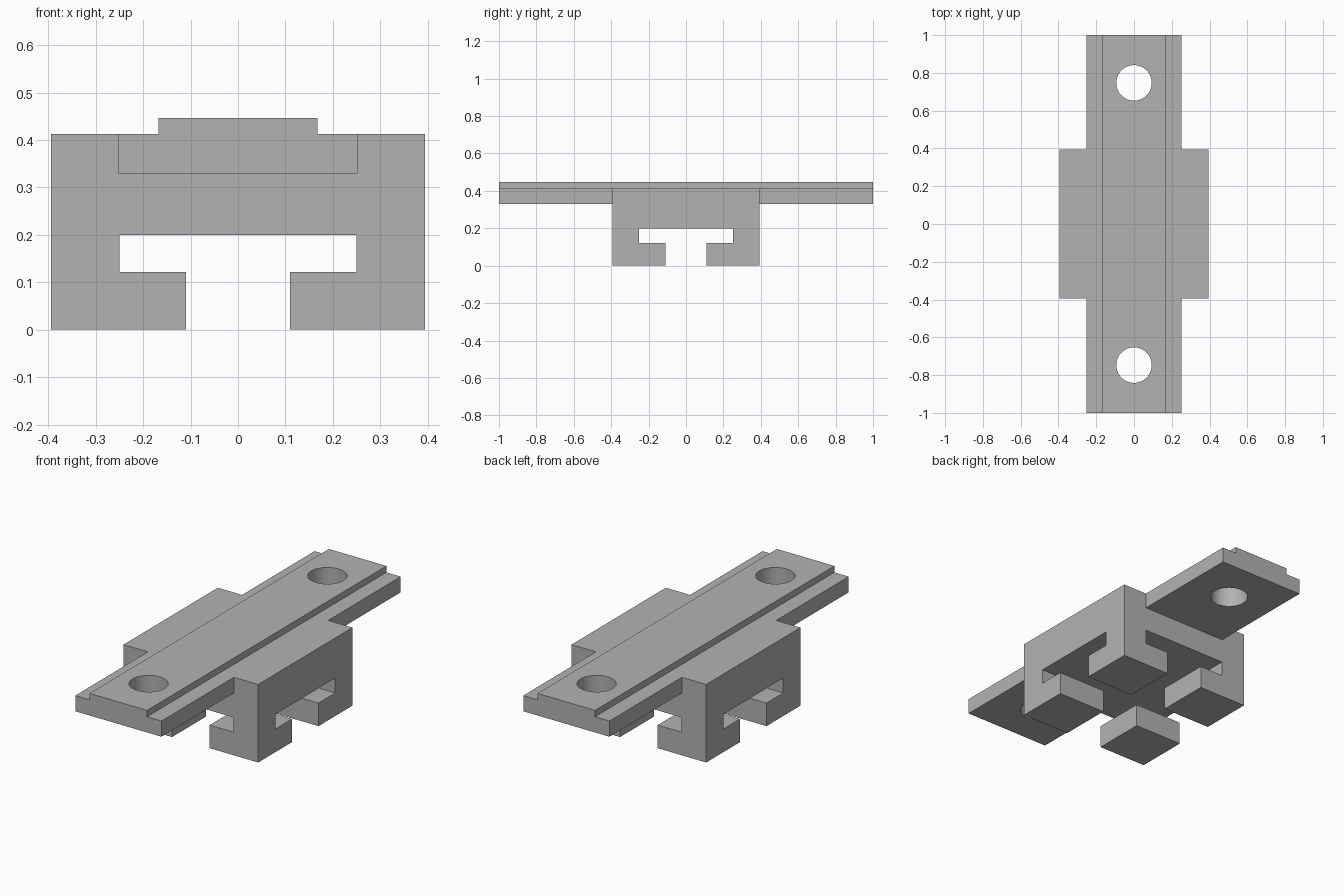
import bpy
import bmesh
from mathutils import Matrix, Vector

default_cube = bpy.data.objects.get("Cube")
if default_cube:
    bpy.data.objects.remove(default_cube, do_unlink=True)

BLOCK = 0.394          # half width of the square block
SHOULDER = 0.413       # top of the block and of the rail's lower step
SLOT_TOP, LIP_TOP = 0.2, 0.122
SLOT_HALF, GAP_HALF = 0.25, 0.11
HOLE_Y, HOLE_R = 0.747, 0.094

grey = bpy.data.materials.new("plain grey")
grey.use_nodes = True
colour = (0.45, 0.45, 0.45, 1)
grey.diffuse_color = colour
grey.node_tree.nodes["Principled BSDF"].inputs["Base Color"].default_value = colour


def extrude_profile(name, half_profile, half_length, turn=0):
    """Mirror an (x, z) half profile and extrude it along y, then turn about z."""
    outline = half_profile + [(-x, z) for x, z in reversed(half_profile)]
    bm = bmesh.new()
    face = bm.faces.new([bm.verts.new((x, -half_length, z)) for x, z in outline])
    moved = bmesh.ops.extrude_face_region(bm, geom=[face])["geom"]
    verts = [v for v in moved if isinstance(v, bmesh.types.BMVert)]
    bmesh.ops.translate(bm, verts=verts, vec=Vector((0, 2 * half_length, 0)))
    bmesh.ops.rotate(bm, verts=bm.verts, matrix=Matrix.Rotation(turn, 3, "Z"))
    return finish(name, bm)


def finish(name, bm):
    bmesh.ops.recalc_face_normals(bm, faces=bm.faces)
    mesh = bpy.data.meshes.new(name)
    bm.to_mesh(mesh)
    bm.free()
    mesh.materials.append(grey)
    obj = bpy.data.objects.new(name, mesh)
    bpy.context.collection.objects.link(obj)
    return obj


def combine(target, other, operation):
    """Apply a boolean and discard the second object."""
    mod = target.modifiers.new(operation.title(), "BOOLEAN")
    mod.operation, mod.solver, mod.object = operation, "EXACT", other
    other.hide_render = True
    bpy.context.view_layer.objects.active = target
    bpy.ops.object.modifier_apply(modifier=mod.name)
    bpy.data.objects.remove(other, do_unlink=True)


# Square clamp block with crossing T-slots underneath
bracket = extrude_profile("slotted_bracket", [(BLOCK, 0), (BLOCK, SHOULDER)], BLOCK)
slot = [(GAP_HALF, -0.1), (GAP_HALF, LIP_TOP), (SLOT_HALF, LIP_TOP), (SLOT_HALF, SLOT_TOP)]
for turn in (0, 1.5707963):
    combine(bracket, extrude_profile("slot_cutter", slot, 0.5, turn), "DIFFERENCE")

# Long stepped rail across the top
rail = [(0.252, 0.33), (0.252, SHOULDER), (0.168, SHOULDER), (0.168, 0.447)]
combine(bracket, extrude_profile("stepped_rail", rail, 1.0), "UNION")

# Bolt hole near each end of the rail
for side in (-1, 1):
    bm = bmesh.new()
    bmesh.ops.create_cone(bm, cap_ends=True, segments=64, radius1=HOLE_R, radius2=HOLE_R,
                          depth=0.4, matrix=Matrix.Translation((0, side * HOLE_Y, 0.39)))
    combine(bracket, finish("hole_cutter", bm), "DIFFERENCE")

# Smooth hole walls, sharp corners elsewhere
bpy.ops.object.select_all(action="DESELECT")
bracket.select_set(True)
bpy.context.view_layer.objects.active = bracket
bpy.ops.object.shade_smooth_by_angle(angle=0.5)
